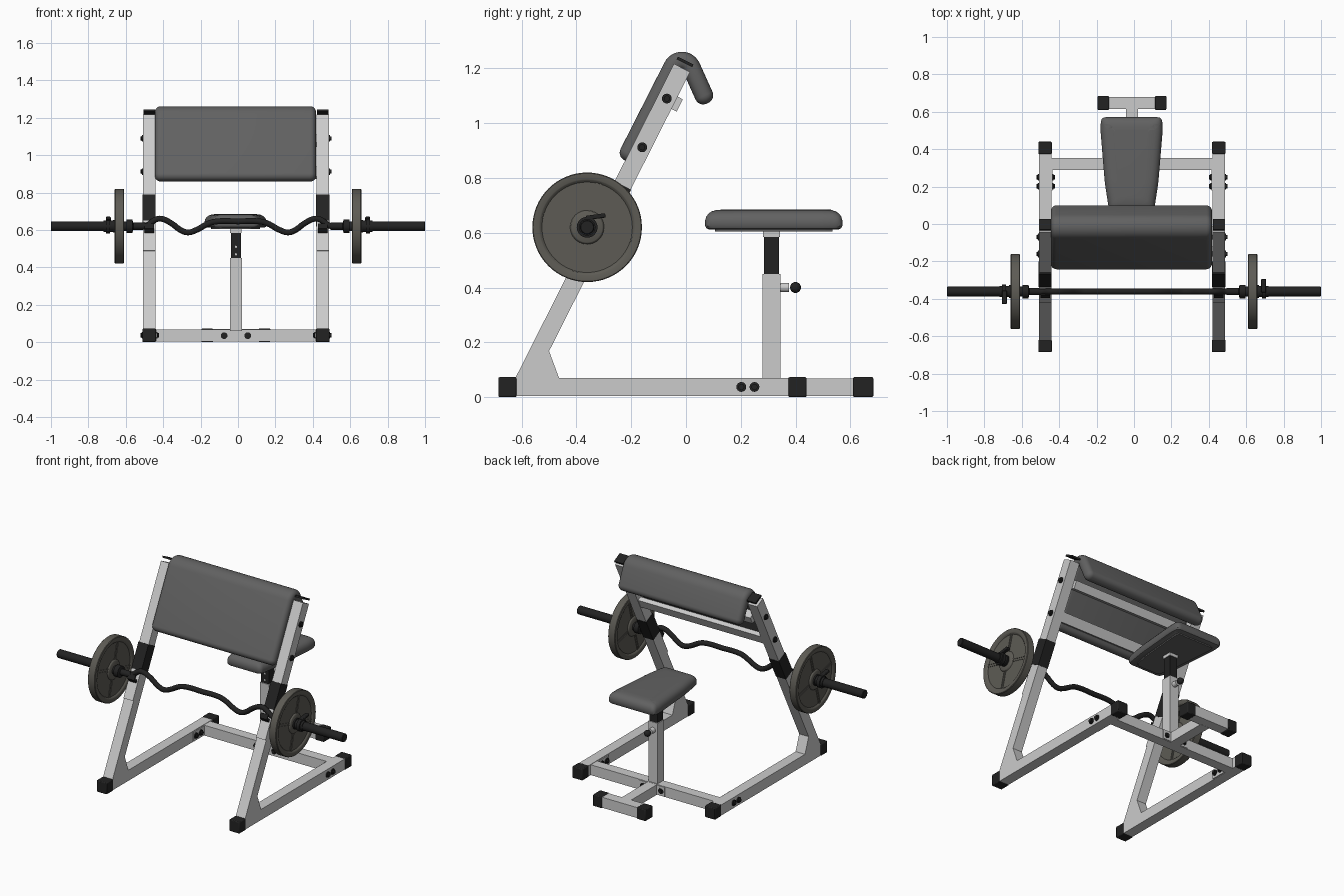
import bpy, bmesh, math
from mathutils import Vector, Matrix

if "Cube" in bpy.data.objects:
    bpy.data.objects.remove(bpy.data.objects["Cube"])

CX = -0.011            # bench centre line
SX = 0.464             # side frame offset from it
T = 0.033              # half tube width


def material(name, c):
    m = bpy.data.materials.new(name)
    m.diffuse_color = (*c, 1)
    m.use_nodes = True
    m.node_tree.nodes["Principled BSDF"].inputs["Base Color"].default_value = m.diffuse_color
    return m


BLACK = material("black", (0.016, 0.016, 0.016))
PAD = material("upholstery", (0.12, 0.12, 0.12))
IRON = material("iron", (0.11, 0.105, 0.09))


def loft(name, rings, mat=None):
    """Skin a list of equal-sized closed rings and cap both ends."""
    bm = bmesh.new()
    vs = [[bm.verts.new(p) for p in r] for r in rings]
    n = len(rings[0])
    for a, b in zip(vs, vs[1:]):
        for i in range(n):
            bm.faces.new((a[i], a[(i + 1) % n], b[(i + 1) % n], b[i]))
    bm.faces.new(vs[0])
    bm.faces.new(vs[-1])
    bmesh.ops.recalc_face_normals(bm, faces=bm.faces)
    me = bpy.data.meshes.new(name)
    bm.to_mesh(me)
    bm.free()
    ob = bpy.data.objects.new(name, me)
    bpy.context.collection.objects.link(ob)
    if mat:
        me.materials.append(mat)
    return ob


def bevel(ob, w):
    m = ob.modifiers.new("bevel", 'BEVEL')
    m.width, m.segments = w, 2
    return ob


def prism(name, yz, x0, x1, mat=None):
    return loft(name, [[(x, *p) for p in yz] for x in (x0, x1)], mat)


def box(name, lo, hi, mat=None, b=0.0):
    (x0, y0, z0), (x1, y1, z1) = lo, hi
    ob = prism(name, [(y0, z0), (y1, z0), (y1, z1), (y0, z1)], x0, x1, mat)
    return bevel(ob, b) if b else ob


def turned(name, profile, at, axis='x', s=1, mat=BLACK, n=32):
    """Revolve (distance, radius) pairs about an axis through 'at'."""
    rings = []
    for d, r in profile:
        ring = []
        for k in range(n):
            a = 2 * math.pi * k / n
            u, v = r * math.cos(a), r * math.sin(a)
            ring.append(Vector(at) + Vector((s * d, u, v) if axis == 'x' else (u, s * d, v)))
        rings.append(ring)
    return loft(name, rings, mat)


BOLT = [(-0.002, 0.018), (0.006, 0.018), (0.007, 0.011), (0.014, 0.011)]

# Inclined upright coordinates: n outward to the front, s up along the upright
C = Vector((-0.015, 1.19))
N, D = Vector((-0.891, 0.453)), Vector((0.453, 0.891))


def P(n, s):
    return C + N * n + D * s


def slab(name, n0, n1, s0, s1, x0, x1, mat=None):
    return prism(name, [P(n0, s0), P(n1, s0), P(n1, s1), P(n0, s1)], x0, x1, mat)


# Side frames
for side, s in (("left", -1), ("right", 1)):
    x = CX + s * SX
    box(side + "_base_tube", (x - T, -0.65, 0.003), (x + T, 0.41, 0.07))
    prism(side + "_upright", [(-0.624, 0.068), (-0.463, 0.068), (-0.5, 0.168),
                              (0.015, 1.187), (-0.044, 1.217)], x - T, x + T)
    slab(side + "_upright_cap", -0.027, 0.037, 0.03, 0.041, x - T + .002, x + T - .002, BLACK)
    for end, y in (("front", -0.652), ("rear", 0.407)):
        box(f"{side}_{end}_foot_cap", (x - .036, y - .033, 0), (x + .036, y + .033, .073), BLACK, .005)
    # bar rest
    slab(side + "_rest_sleeve", -0.031, 0.043, -0.627, -0.47, x - .035, x + .035, BLACK)
    slab(side + "_rest_plate", 0.03, 0.044, -0.807, -0.627, x - T, x + T)
    prism(side + "_rest_lip", [P(.04, -.705), P(.075, -.69), P(.075, -.66), P(.069, -.66),
                               P(.066, -.683), P(.04, -.683)], x - .025, x + .025, BLACK)
    # bolts and inner bracket
    xi = x - s * T
    box(side + "_bracket", (xi - .006, 0.18, .006), (xi + .006, 0.35, .066))
    for y, z in ((0.202, .037), (0.25, .037), (-0.07, 1.09), (-0.16, .912)):
        turned(side + "_outer_bolt", BOLT, (x + s * T, y, z), s=s, n=16)
        if z < 0.1:
            turned(side + "_inner_bolt", BOLT, (xi - s * .006, y, z), s=-s, n=16)

# Pad support bars and rear cross tube
xa, xb = CX - SX + T, CX + SX - T
slab("upper_pad_bar", -0.05, 0.004, -0.14, -0.09, xa, xb)
slab("lower_pad_bar", -0.025, 0.004, -0.343, -0.283, xa, xb)
box("cross_tube", (xa, 0.289, .003), (xb, 0.353, .068))

# Rear foot
box("centre_beam", (CX - T, 0.35, .003), (CX + T, 0.62, .067))
box("rear_foot", (CX - .15, 0.614, .004), (CX + .15, 0.68, .07))
for s in (-1, 1):
    x = CX + s * 0.153
    box("rear_foot_cap", (x - .031, 0.61, 0), (x + .031, 0.684, .073), BLACK, .005)
    turned("front_cross_bolt", BOLT, (CX + s * .063, 0.289, .035), 'y', -1, n=16)
    turned("rear_cross_bolt", BOLT, (CX + s * .063, 0.353, .035), 'y', 1, n=16)
box("beam_flange", (CX - .09, 0.35, .006), (CX + .09, 0.358, .066))

# Seat post
box("seat_post", (CX - .032, 0.28, .06), (CX + .032, 0.345, 0.45))
box("seat_slider", (CX - .027, 0.285, 0.44), (CX + .027, 0.34, 0.585), BLACK)
box("slider_top", (CX - .031, 0.281, 0.585), (CX + .031, 0.344, 0.608))
for z in (0.47, 0.51):
    turned("slider_hole", [(0, .006), (.001, .006)], (CX, 0.285, z), 'y', -1, None, 12)
turned("pin_boss", [(0, .017), (.033, .017)], (CX, 0.343, 0.4), 'y', mat=None)
ball = [(.02 * -math.cos(a), .02 * math.sin(a)) for a in [math.pi * (k + .3) / 10.6 for k in range(11)]]
turned("pin_knob", ball, (CX, 0.40, 0.4), 'y')

# Seat: rounded tapered outline stacked with insets


def rounded(pts, r, seg=6):
    out = []
    for i, p in enumerate(pts):
        p, a, b = Vector(p), Vector(pts[i - 1]), Vector(pts[(i + 1) % len(pts)])
        u, v = p + (a - p).normalized() * r, p + (b - p).normalized() * r
        for k in range(seg + 1):
            t = k / seg
            out.append(u * (1 - t) ** 2 + p * 2 * t * (1 - t) + v * t * t)
    return out


def seat_ring(z, i):
    q = [(-.12 + i, .07 + i), (.12 - i, .07 + i), (.143 - i, .22), (.167 - i, .51),
         (.162 - i, .571 - i), (-.162 + i, .571 - i), (-.167 + i, .51), (-.143 + i, .22)]
    return [(p.x + CX - .002, p.y, z) for p in rounded(q, .026)]


loft("seat", [seat_ring(*a) for a in ((.612, .015), (.616, .005), (.625, 0), (.645, 0), (.659, .004),
                                      (.670, .012), (.678, .024), (.683, .04), (.685, .07))], PAD)
loft("seat_board", [seat_ring(.604, .036), seat_ring(.614, .036)], PAD)

# Arm pad: rounded section swept over the bent centre line
R, HT, HW, RC = .037, .034, .431, .03
N2 = Vector((0.913, 0.41))
D2 = Vector((0.41, -0.913))
ends = [RC * (1 - math.cos(math.radians(a))) for a in range(0, 91, 15)]


def inset(e):
    return RC - math.sqrt(max(0, RC * RC - (RC - e) ** 2))


L1, L2 = 0.385, 0.145
stations = [(P(R, -L1 + e), N, inset(e)) for e in ends]
a0, a1 = math.atan2(N.y, N.x), math.atan2(N2.y, N2.x)
for k in range(13):
    a = a0 + (a1 - a0) * k / 12
    n = Vector((math.cos(a), math.sin(a)))
    stations.append((C + n * R, n, 0))
stations += [(C + N2 * R + D2 * (L2 - e), N2, inset(e)) for e in reversed(ends)]
rings = []
for c, n, i in stations:
    w, h = HW - i, HT - i
    r = min(RC, h * .95)
    ring = []
    for q, (sx, sh) in enumerate(((1, 1), (-1, 1), (-1, -1), (1, -1))):
        for k in range(6):
            a = math.pi / 2 * (q + k / 5)
            u = sx * (w - r) + r * math.cos(a)
            v = c + n * (sh * (h - r) + r * math.sin(a))
            ring.append((CX - .003 + u, v.x, v.y))
    rings.append(ring)
loft("arm_pad", rings, PAD)

# Curl bar with zigzag grip
BY, BZ = -0.361, 0.62
half = [(.56, .62), (.49, .622), (.44, .656), (.41, .66), (.36, .638), (.30, .596),
        (.265, .587), (.225, .599), (.15, .638), (.10, .647)]
path = [(-x, z) for x, z in half] + [(0, .646)] + half[::-1]
cu = bpy.data.curves.new("curl_bar", 'CURVE')
cu.dimensions, cu.bevel_depth, cu.bevel_resolution, cu.resolution_u = '3D', .0155, 4, 4
sp = cu.splines.new('BEZIER')
sp.bezier_points.add(len(path) - 1)
for bp, (x, z) in zip(sp.bezier_points, path):
    bp.co = (x, BY, z)
    bp.handle_left_type = bp.handle_right_type = 'AUTO'
bar = bpy.data.objects.new("curl_bar", cu)
bpy.context.collection.objects.link(bar)
cu.materials.append(BLACK)
bpy.context.view_layer.objects.active = bar
bar.select_set(True)
bpy.ops.object.convert(target='MESH')

for side, s in (("left", -1), ("right", 1)):
    at = (0, BY, BZ)
    turned(side + "_bar_sleeve", [(.495, .019), (.56, .019), (.565, .036), (.595, .036), (.597, .026),
                                  (.997, .026), (1, .023)], at, s=s)
    # weight plate with recessed web, hub and ribs
    turned(side + "_plate", [(.610, .055), (.612, .058), (.619, .062), (.619, .165), (.612, .172), (.61, .176),
                             (.61, .197), (.613, .2), (.656, .2), (.659, .197), (.659, .176), (.657, .172),
                             (.650, .165), (.650, .062), (.657, .058), (.659, .055)], at, s=s, mat=IRON, n=64)
    for k in range(4):
        rot = Matrix.Rotation(math.radians(-15 + 90 * k), 4, 'X')
        for off in (-.007, .007):
            rib = box(side + "_plate_rib", (-.0185, .055, off - .003), (.0185, .17, off + .003), IRON)
            rib.matrix_world = Matrix.Translation((s * .6345, BY, BZ)) @ rot
    # locking collar with lever
    turned(side + "_collar", [(.657, .034), (.668, .034), (.669, .03), (.684, .03), (.685, .038),
                              (.706, .038), (.707, .03), (.72, .03)], at, s=s)
    lever = box(side + "_collar_lever", (-.013, .0, .026), (.013, .072, .042), BLACK, .004)
    lever.matrix_world = Matrix.Translation((s * .693, BY, BZ)) @ Matrix.Rotation(0 if s > 0 else math.pi, 4, 'Z') \
        @ Matrix.Rotation(math.radians(8), 4, 'X')

# Smooth shading with sharp edges kept
bpy.ops.object.select_all(action='SELECT')
bpy.ops.object.shade_smooth_by_angle(angle=math.radians(35))
